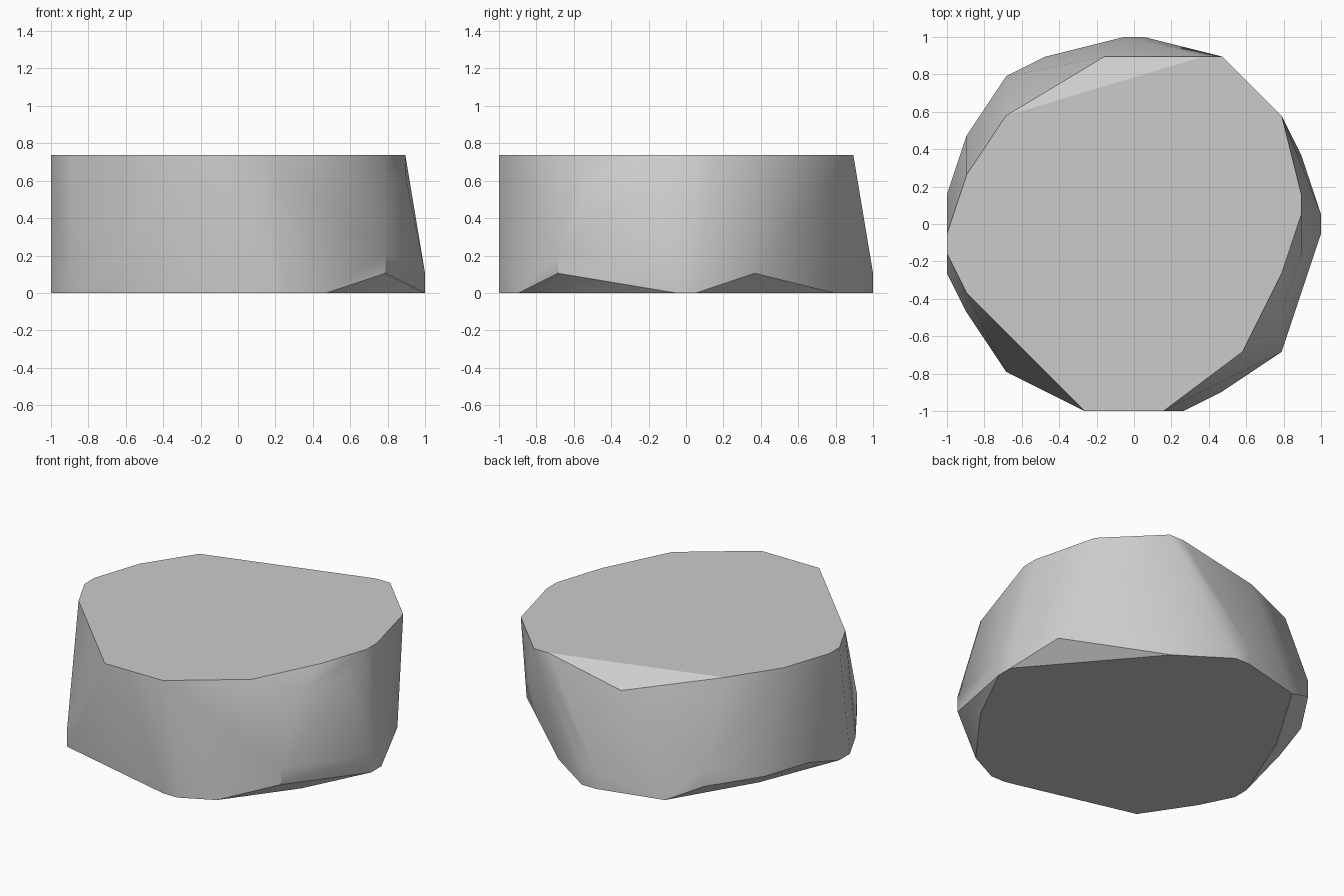
import bpy
import bmesh
from math import radians

# Remove the default cube
default_cube = bpy.data.objects.get("Cube")
if default_cube:
    bpy.data.objects.remove(default_cube, do_unlink=True)

# The stone is a convex shell cut on a regular lattice, nineteen half cells per unit
HALF_CELL = 1 / 19
LAYER_HEIGHT = 2 * HALF_CELL

# Corner positions in half cells, grouped by layer
base_corners = [(-13, -15), (-17, -9), (-19, -5), (-19, -3), (-15, 7),
                (-9, 17), (-1, 19), (1, 19), (7, 15), (19, 1), (19, -1),
                (15, -9), (9, -17), (5, -19), (3, -19)]
lower_rim = [(-13, -15), (-13, 15), (-17, 9), (-19, 3), (17, 7), (15, -13),
             (5, -19), (-1, 19), (1, 19), (19, 1), (19, -1)]
belly_corners = [(-13, 15), (15, -13)]
shoulder_corners = [(15, -9), (17, -3), (-3, 17)]
top_corners = [(9, 17), (7, 17), (-13, 11), (-17, 5), (-19, -1), (-19, -3),
               (-17, -7), (-5, -19), (3, -19), (11, -13), (15, -5),
               (17, 1), (17, 3), (15, 11)]
layers = {0: base_corners, 1: lower_rim, 2: belly_corners,
          6: shoulder_corners, 7: top_corners}


def make_material(name, color):
    material = bpy.data.materials.new(name)
    material.use_nodes = True
    material.diffuse_color = color
    shader = next(node for node in material.node_tree.nodes
                  if node.type == 'BSDF_PRINCIPLED')
    shader.inputs["Base Color"].default_value = color
    return material


def make_convex_shell(name, layers, material):
    bm = bmesh.new()
    for level, corners in layers.items():
        for x, y in corners:
            bm.verts.new((x * HALF_CELL, y * HALF_CELL, level * LAYER_HEIGHT))
    hull = bmesh.ops.convex_hull(bm, input=bm.verts[:])
    # Drop any corner that ends up inside the shell
    inside = {item for item in hull["geom_interior"] + hull["geom_unused"]
              if isinstance(item, bmesh.types.BMVert)}
    bmesh.ops.delete(bm, geom=list(inside), context='VERTS')
    # Merge coplanar triangles into clean facets
    bmesh.ops.dissolve_limit(bm, angle_limit=radians(0.5),
                             verts=bm.verts[:], edges=bm.edges[:])
    bmesh.ops.recalc_face_normals(bm, faces=bm.faces[:])
    mesh = bpy.data.meshes.new(name)
    bm.to_mesh(mesh)
    bm.free()
    mesh.materials.append(material)
    shell = bpy.data.objects.new(name, mesh)
    bpy.context.collection.objects.link(shell)
    return shell


# Faceted stone slab, soft across shallow edges and crisp on the rims
stone = make_convex_shell("stone_slab", layers,
                          make_material("light grey", (0.6, 0.6, 0.6, 1)))
bpy.ops.object.select_all(action='DESELECT')
stone.select_set(True)
bpy.context.view_layer.objects.active = stone
bpy.ops.object.shade_smooth_by_angle(angle=radians(30))
